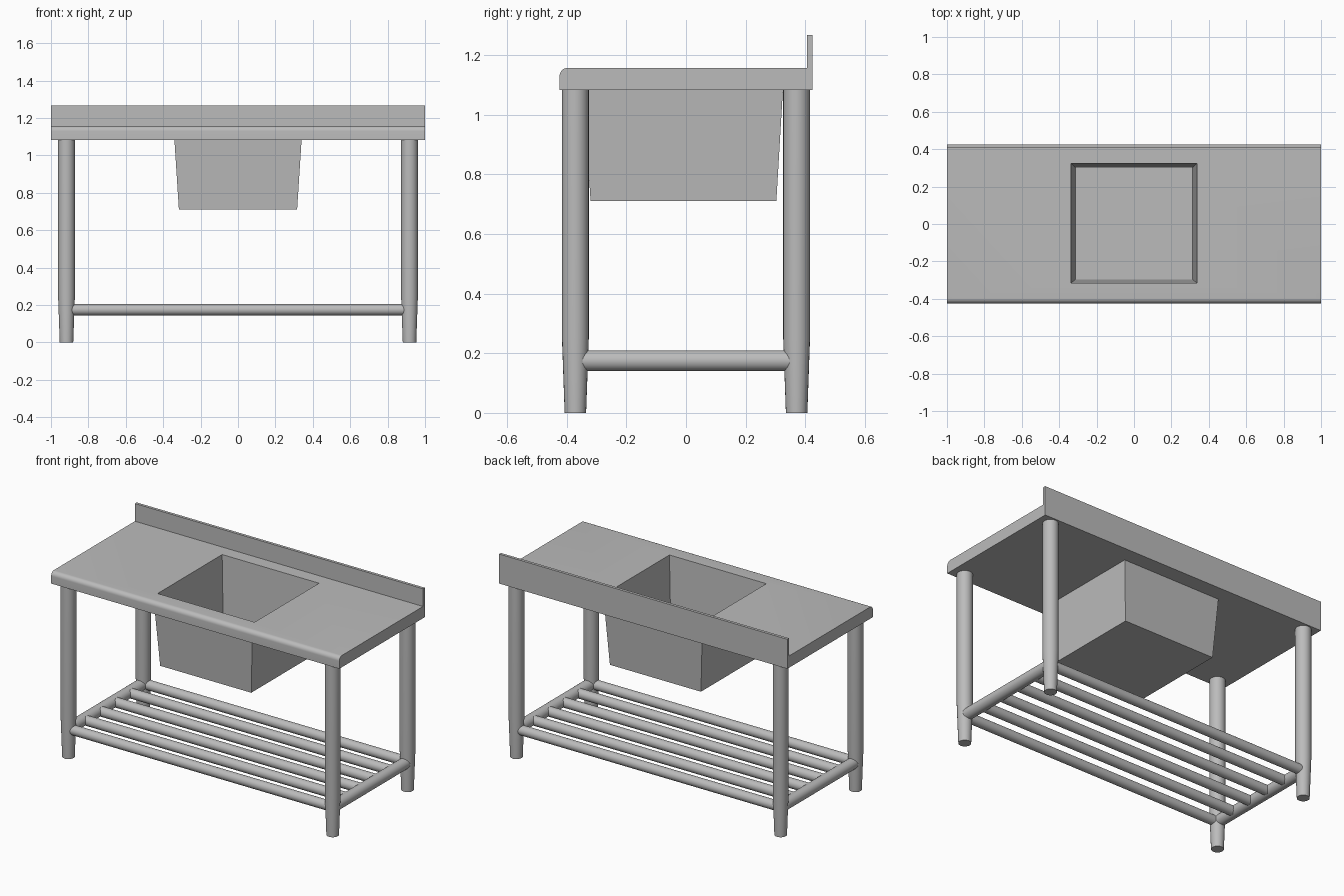
import bpy, bmesh, math
from mathutils import Vector

if "Cube" in bpy.data.objects:
    bpy.data.objects.remove(bpy.data.objects["Cube"], do_unlink=True)

STEEL = (0.5, 0.5, 0.5, 1)
steel = bpy.data.materials.new("brushed steel grey")
steel.use_nodes = True
steel.diffuse_color = STEEL
steel.node_tree.nodes["Principled BSDF"].inputs["Base Color"].default_value = STEEL


def finish(name, bm):
    bmesh.ops.recalc_face_normals(bm, faces=bm.faces)
    mesh = bpy.data.meshes.new(name)
    bm.to_mesh(mesh)
    bm.free()
    mesh.materials.append(steel)
    obj = bpy.data.objects.new(name, mesh)
    bpy.context.collection.objects.link(obj)
    return obj


def smooth(obj):
    bpy.ops.object.select_all(action="DESELECT")
    obj.select_set(True)
    bpy.context.view_layer.objects.active = obj
    bpy.ops.object.shade_smooth_by_angle(angle=math.radians(35))


def extrude_x(name, profile, half):
    """Extrude a (y, z) profile from -half to +half in x."""
    bm = bmesh.new()
    face = bm.faces.new([bm.verts.new((-half, y, z)) for y, z in profile])
    side = bmesh.ops.extrude_face_region(bm, geom=[face])["geom"]
    verts = [g for g in side if isinstance(g, bmesh.types.BMVert)]
    bmesh.ops.translate(bm, verts=verts, vec=(2 * half, 0, 0))
    return finish(name, bm)


def frustum(name, low, high):
    """Tapered box; each end is (half x, front y, back y, z)."""
    bm = bmesh.new()
    for hx, y0, y1, z in (low, high):
        for x, y in ((-hx, y0), (hx, y0), (hx, y1), (-hx, y1)):
            bm.verts.new((x, y, z))
    bmesh.ops.convex_hull(bm, input=bm.verts)
    bmesh.ops.dissolve_limit(bm, angle_limit=0.01, verts=bm.verts, edges=bm.edges)
    return finish(name, bm)


def tube(name, start, axis, rings, sides=24):
    """Round bar along axis, with rings of (distance, radius)."""
    bm = bmesh.new()
    turn = Vector((0, 0, 1)).rotation_difference(Vector(axis))
    loops = []
    for d, r in rings:
        loop = []
        for i in range(sides):
            a = math.tau * i / sides
            p = Vector((r * math.cos(a), r * math.sin(a), d))
            loop.append(bm.verts.new(turn @ p + Vector(start)))
        loops.append(loop)
    for a, b in zip(loops, loops[1:]):
        for i in range(sides):
            j = (i + 1) % sides
            bm.faces.new((a[i], a[j], b[j], b[i]))
    bm.faces.new(loops[0])
    bm.faces.new(loops[-1])
    obj = finish(name, bm)
    smooth(obj)
    return obj


def cut(obj, cutter):
    mod = obj.modifiers.new("opening", "BOOLEAN")
    mod.operation, mod.solver, mod.object = "DIFFERENCE", "EXACT", cutter
    bpy.context.view_layer.objects.active = obj
    bpy.ops.object.modifier_apply(modifier=mod.name)


# Worktop with a rounded front edge and an upstand along the back
FRONT, BACK, UNDER, TOP, R = -0.424, 0.424, 1.083, 1.157, 0.027
profile = [(FRONT, UNDER)]
for i in range(9):
    a = math.pi / 2 * i / 8
    profile.append((FRONT + R - R * math.cos(a), TOP - R + R * math.sin(a)))
profile += [(0.406, TOP), (0.406, 1.268), (BACK, 1.268), (BACK, UNDER)]
worktop = extrude_x("worktop", profile, 1)

# Basin and the opening through the worktop
basin = frustum("basin", (0.316, -0.32, 0.303, 0.71), (0.341, -0.345, 0.326, 1.1))
hollow = frustum("basin_hollow", (0.313, -0.296, 0.301, 0.715), (0.337, -0.317, 0.324, 1.17))
hollow.hide_render = True
cut(worktop, hollow)
cut(basin, hollow)
bpy.data.objects.remove(hollow, do_unlink=True)
smooth(worktop)

# Legs with tapered feet, and side rails joining them
LEG_X, LEG_Y, RAIL_Z = 0.917, 0.371, 0.175
for sx, side in ((1, "left"), (-1, "right")):
    for sy, end in ((-1, "front"), (1, "back")):
        tube(f"{end}_{side}_leg", (sx * LEG_X, sy * LEG_Y, 0), (0, 0, 1),
             [(0, 0.036), (0.25, 0.045), (1.09, 0.045)])
    tube(f"{side}_rail", (sx * LEG_X, -LEG_Y, RAIL_Z), (0, 1, 0),
         [(0, 0.035), (2 * LEG_Y, 0.035)])

# Shelf bars from side rail to side rail
BARS = 6
for i in range(BARS):
    y = -LEG_Y + 2 * LEG_Y * i / (BARS - 1)
    tube(f"shelf_bar_{i + 1}", (-LEG_X, y, RAIL_Z), (1, 0, 0),
         [(0, 0.03), (2 * LEG_X, 0.03)])
